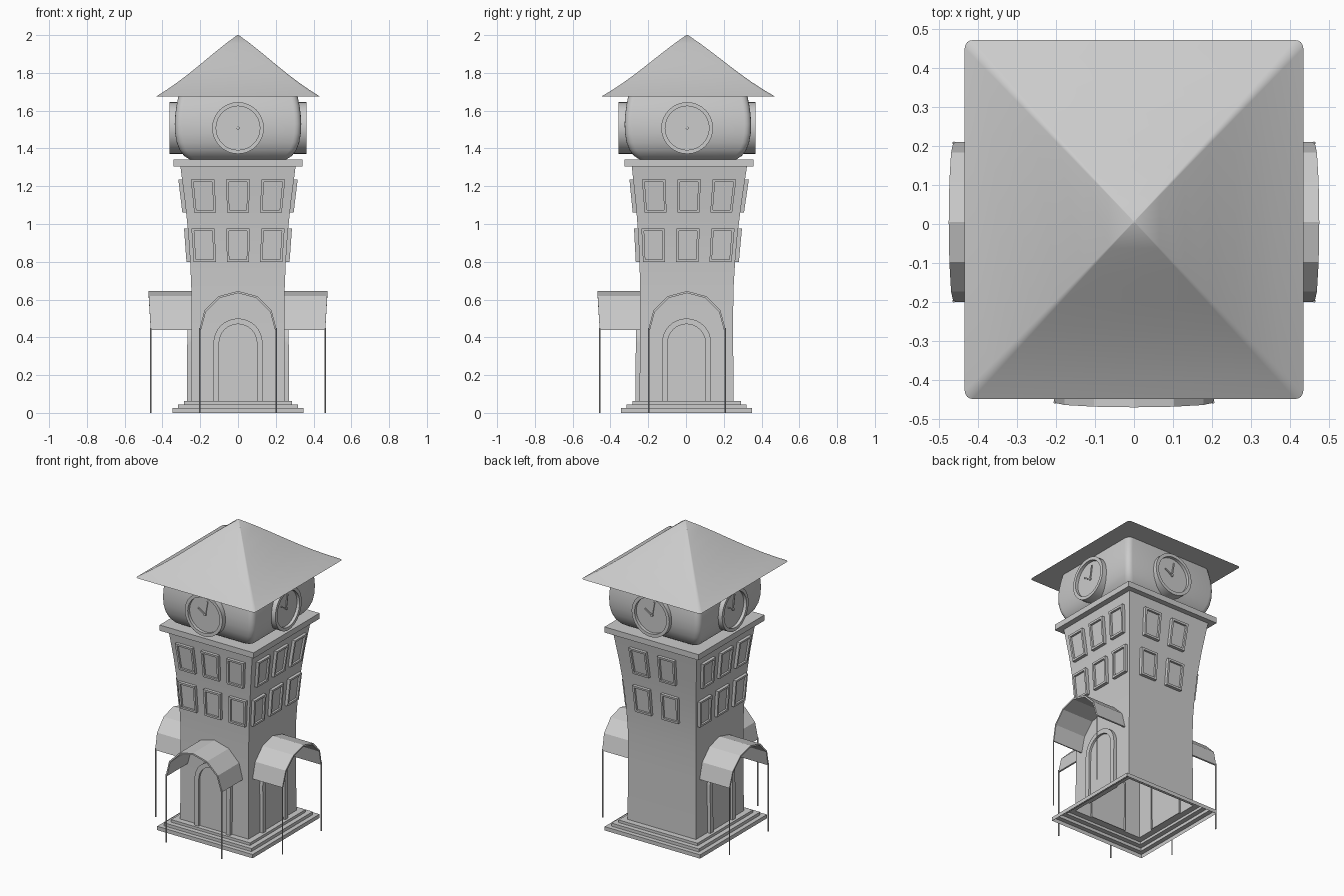
import bpy, bmesh, math
from mathutils import Matrix, Vector

if "Cube" in bpy.data.objects:
    bpy.data.objects.remove(bpy.data.objects["Cube"])

stone = bpy.data.materials.new("plain grey")
stone.diffuse_color = (0.6, 0.6, 0.6, 1)
stone.use_nodes = True
stone.node_tree.nodes["Principled BSDF"].inputs["Base Color"].default_value = stone.diffuse_color

FRONT, RIGHT, BACK, LEFT = 0, math.pi / 2, math.pi, -math.pi / 2

# Wall profile: half width, height, y shift of the centre
WALL = [(.249, .062, .003), (.246, .45, .003), (.247, .65, .004), (.253, .80, .007),
        (.263, .95, .010), (.281, 1.12, .014), (.305, 1.305, .018)]


def wall(z):
    """Half width and y shift of the tower wall at height z."""
    for (w0, z0, c0), (w1, z1, c1) in zip(WALL, WALL[1:]):
        if z <= z1:
            t = max(0, (z - z0) / (z1 - z0))
            return w0 + (w1 - w0) * t, c0 + (c1 - c0) * t
    return WALL[-1][0], WALL[-1][2]


def place(u, d, z, side, cy):
    """u runs along a wall, d is the distance outward from the tower axis."""
    return Matrix.Rotation(side, 3, 'Z') @ Vector((u, -d, z)) + Vector((0, cy, 0))


def finish(name, bm, angle=30):
    bmesh.ops.recalc_face_normals(bm, faces=bm.faces)
    me = bpy.data.meshes.new(name)
    bm.to_mesh(me)
    bm.free()
    me.materials.append(stone)
    ob = bpy.data.objects.new(name, me)
    bpy.context.collection.objects.link(ob)
    bpy.ops.object.select_all(action='DESELECT')
    ob.select_set(True)
    bpy.context.view_layer.objects.active = ob
    bpy.ops.object.shade_smooth_by_angle(angle=math.radians(angle))
    return ob


def bridge(bm, a, b):
    n = len(a)
    for i in range(n):
        bm.faces.new((a[i], a[(i + 1) % n], b[(i + 1) % n], b[i]))


def square(hx, hy, z, cy, r=0, n=4):
    """Points of a rectangle, with rounded corners when r is set."""
    pts = []
    for k, (sx, sy) in enumerate(((1, 1), (-1, 1), (-1, -1), (1, -1))):
        for i in range(n + 1 if r else 1):
            a = math.pi / 2 * (k + i / n)
            pts.append((sx * (hx - r) + r * math.cos(a),
                        sy * (hy - r) + r * math.sin(a) + cy, z))
    return pts


def loft(name, rings, bottom, top, angle=30):
    bm = bmesh.new()
    loops = [[bm.verts.new(p) for p in ring] for ring in rings]
    for a, b in zip(loops, loops[1:]):
        bridge(bm, a, b)
    if bottom:
        bm.faces.new(loops[0])
    if top:
        bm.faces.new(loops[-1])
    return finish(name, bm, angle)


def framed_panel(name, outer, inner, side, depth, back, front, recess):
    """Raised frame between two outlines, with a recessed panel inside it."""
    bm = bmesh.new()

    def ring(pts, off):
        out = []
        for u, z in pts:
            d, cy = depth(z)
            out.append(bm.verts.new(place(u, d + off, z, side, cy)))
        return out
    loops = [ring(outer, back), ring(outer, front), ring(inner, front), ring(inner, recess)]
    for a, b in zip(loops, loops[1:]):
        bridge(bm, a, b)
    bm.faces.new(loops[-1])
    return finish(name, bm)


def plate(bm, pts, side, d0, d1, cy):
    """Thin flat plate parallel to a wall."""
    a = [bm.verts.new(place(u, d0, z, side, cy)) for u, z in pts]
    b = [bm.verts.new(place(u, d1, z, side, cy)) for u, z in pts]
    bridge(bm, a, b)
    bm.faces.new(b)


# Hollow tower: steps, flaring walls and cornice
shell = [(.347, 0, .003), (.347, .025, .003), (.318, .025, .003), (.318, .045, .003),
         (.287, .045, .003), (.287, .062, .003)] + WALL + \
        [(.342, 1.305, .016), (.342, 1.342, .016)]
loft("tower", [square(w, w, z, c) for w, z, c in shell], False, True)

# Bulging clock room
room = [(.245, 1.335), (.285, 1.36), (.308, 1.39), (.324, 1.43), (.333, 1.48),
        (.335, 1.53), (.332, 1.58), (.325, 1.63), (.315, 1.68)]
loft("clock_room", [square(w, w, z, .01, .035) for w, z in room], True, True, 40)

# Slightly concave hipped roof
roof = [(1, 1.675), (.87, 1.711), (.74, 1.750), (.6, 1.796), (.45, 1.849),
        (.3, 1.903), (.15, 1.955), (.01, 2.0)]
loft("roof", [square(.433 * s, .459 * s, z, .006 + .0055 * s, .02 * s) for s, z in roof],
     True, True, 50)


# Windows: three columns on the front and sides, two at the back
def window(name, u0, z0, z1, side):
    mid = wall((z0 + z1) / 2)[0]

    def outline(inset):
        pts = []
        for su, z in ((-1, z0 + inset), (1, z0 + inset), (1, z1 - inset), (-1, z1 - inset)):
            pts.append(((u0 + su * (.06 - inset)) * wall(z)[0] / mid, z))
        return pts
    framed_panel(name, outline(0), outline(.013), side, wall, -.01, .02, .007)


for label, side, columns in (("front", FRONT, (-.18, 0, .18)), ("right", RIGHT, (-.18, 0, .18)),
                             ("left", LEFT, (-.18, 0, .18)), ("back", BACK, (-.12, .08))):
    for i, u in enumerate(columns):
        window(f"{label}_upper_window_{i + 1}", u, 1.06, 1.235, side)
        window(f"{label}_lower_window_{i + 1}", u, .80, .975, side)


# Arched doors
def arch(r):
    return [(-r, .062)] + [(-r * math.cos(math.pi * i / 16), .37 + r * math.sin(math.pi * i / 16))
                           for i in range(17)] + [(r, .062)]


# Barrel awnings on two thin posts
def awning(name, side):
    bm = bmesh.new()
    loops = []
    for r, z0 in ((.205, .44), (.196, .438)):
        near, far = [], []
        for i in range(7):
            a = math.pi * i / 6
            u, h = -r * math.cos(a), r * math.sin(a)
            far.append(bm.verts.new(place(u, .24, z0 + h, side, .005)))
            near.append(bm.verts.new(place(u, .462 + .012 * math.sin(a), z0 + h, side, .005)))
        loops.append(near + far[::-1])
    bridge(bm, loops[0], loops[1])
    for loop in loops:
        for i in range(6):
            bm.faces.new((loop[i], loop[i + 1], loop[12 - i], loop[13 - i]))
    finish(name, bm, 20)


for label, side in (("front", FRONT), ("right", RIGHT), ("left", LEFT)):
    framed_panel(label + "_door", arch(.13), arch(.10), side, wall, -.01, .022, .008)
    awning(label + "_awning", side)
    for end, u in (("a", -.202), ("b", .202)):
        bm = bmesh.new()
        bmesh.ops.create_cone(bm, cap_ends=True, segments=8, radius1=.004, radius2=.004, depth=.45,
                              matrix=Matrix.Translation(place(u, .461, .225, side, .005)))
        finish(f"{label}_post_{end}", bm)


# Four clocks with rim, face, hands and centre pin
def circle(r, n=32, z=1.508):
    return [(r * math.cos(2 * math.pi * i / n), z + r * math.sin(2 * math.pi * i / n))
            for i in range(n)]


def hand(length, angle, w=.004):
    c, s = math.cos(angle), math.sin(angle)
    return [(x * c - y * s, 1.508 + x * s + y * c)
            for x, y in ((0, -w), (length, -w), (length, w), (0, w))]


for label, side in (("front", FRONT), ("right", RIGHT), ("back", BACK), ("left", LEFT)):
    framed_panel(label + "_clock", circle(.137), circle(.116), side,
                 lambda z: (.363, .006), -.10, 0, -.02)
    bm = bmesh.new()
    plate(bm, hand(.09, math.radians(80)), side, .343, .349, .006)
    plate(bm, hand(.06, math.radians(150)), side, .343, .350, .006)
    plate(bm, circle(.008, 12), side, .343, .353, .006)
    finish(label + "_clock_hands", bm)
